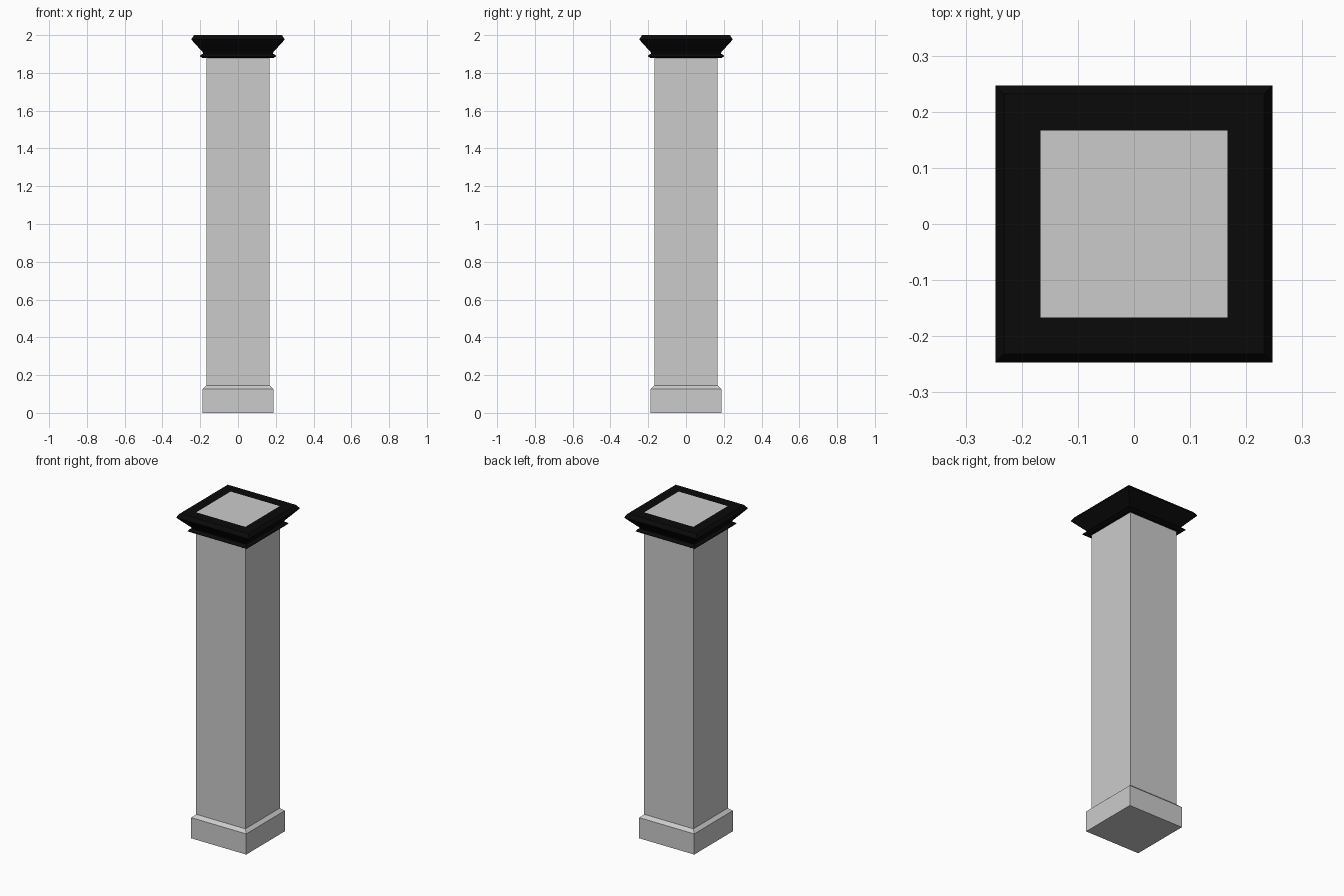
import bpy, bmesh

if "Cube" in bpy.data.objects:
    bpy.data.objects.remove(bpy.data.objects["Cube"])

def square_sweep(name, profile, closed=False):
    """Sweep a (half_width, z) profile around a square with mitred corners."""
    bm = bmesh.new()
    rings = [[bm.verts.new((sx * r, sy * r, z))
              for sx, sy in ((-1, -1), (1, -1), (1, 1), (-1, 1))]
             for r, z in profile]
    pairs = list(zip(rings, rings[1:]))
    if closed:
        pairs.append((rings[-1], rings[0]))
    else:
        bm.faces.new(rings[0][::-1])
        bm.faces.new(rings[-1])
    for a, b in pairs:
        for i in range(4):
            j = (i + 1) % 4
            bm.faces.new((a[i], a[j], b[j], b[i]))
    bmesh.ops.recalc_face_normals(bm, faces=bm.faces)
    mesh = bpy.data.meshes.new(name)
    bm.to_mesh(mesh)
    bm.free()
    obj = bpy.data.objects.new(name, mesh)
    bpy.context.collection.objects.link(obj)
    return obj

# Plinth with chamfered top and square shaft in one body
square_sweep("pillar_body", [(0.187, 0), (0.187, 0.127), (0.167, 0.145), (0.167, 2.0)])

# Black crown moulding wrapped around the top of the shaft
cap = square_sweep("crown_moulding", [
    (0.167, 1.88), (0.19, 1.88), (0.202, 1.888), (0.198, 1.895), (0.184, 1.902),
    (0.187, 1.91), (0.24, 1.968), (0.247, 1.977), (0.244, 1.983), (0.232, 2.0),
    (0.167, 2.0)], closed=True)
black = bpy.data.materials.new("black")
black.diffuse_color = (0.003, 0.003, 0.003, 1)
black.use_nodes = True
black.node_tree.nodes["Principled BSDF"].inputs["Base Color"].default_value = black.diffuse_color
cap.data.materials.append(black)
